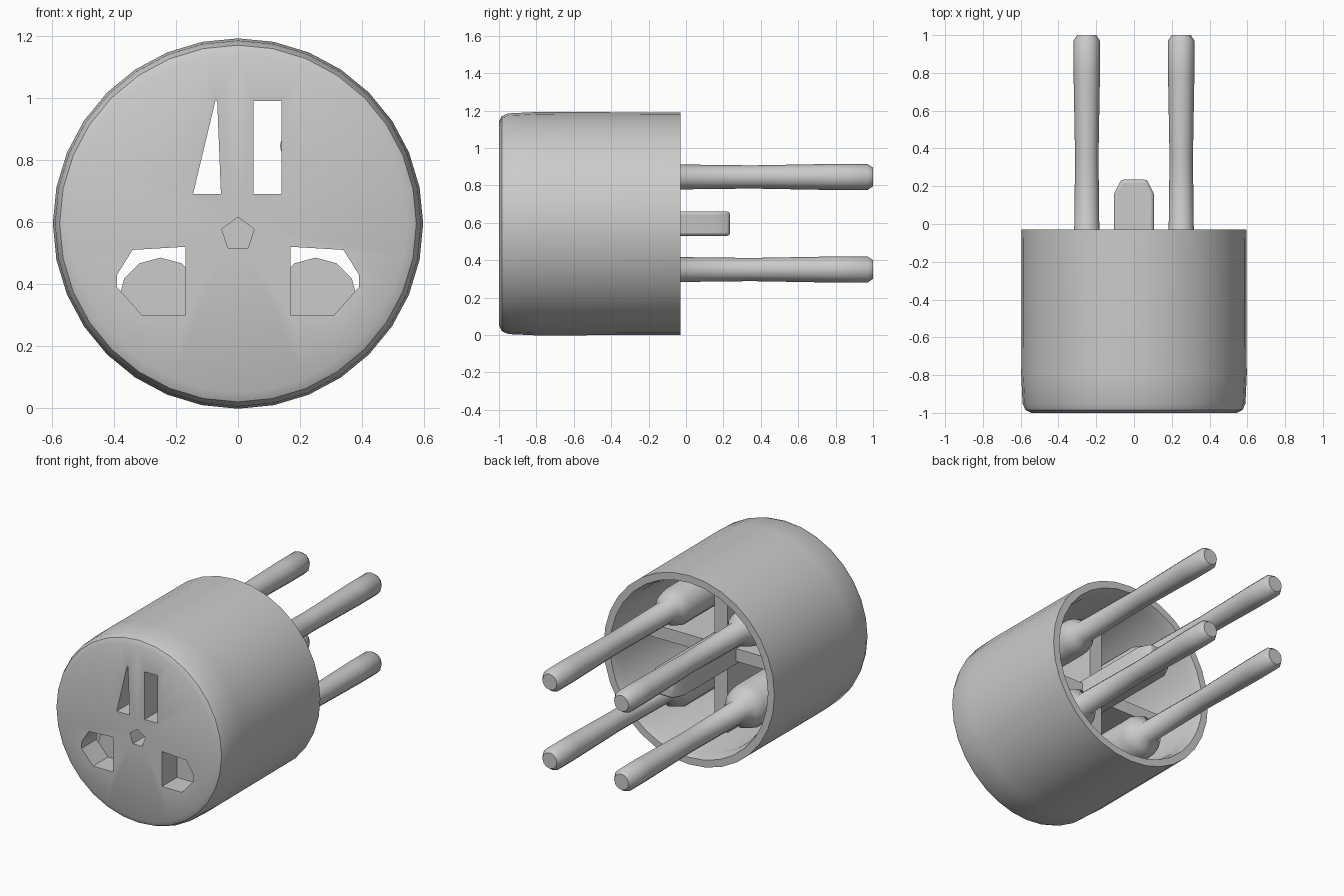
import bpy, bmesh, math
from mathutils import Vector

cube = bpy.data.objects.get("Cube")
if cube:
    bpy.data.objects.remove(cube, do_unlink=True)

MID = 0.595  # height of the socket axis

grey = bpy.data.materials.new("plain grey")
grey.use_nodes = True
grey.diffuse_color = (0.6, 0.6, 0.6, 1)
grey.node_tree.nodes["Principled BSDF"].inputs["Base Color"].default_value = grey.diffuse_color


def finish(name, bm):
    bmesh.ops.recalc_face_normals(bm, faces=bm.faces)
    mesh = bpy.data.meshes.new(name)
    bm.to_mesh(mesh)
    bm.free()
    mesh.materials.append(grey)
    ob = bpy.data.objects.new(name, mesh)
    bpy.context.collection.objects.link(ob)
    return ob


def smooth(ob, angle=40):
    bpy.ops.object.select_all(action="DESELECT")
    ob.select_set(True)
    bpy.context.view_layer.objects.active = ob
    bpy.ops.object.shade_smooth_by_angle(angle=math.radians(angle))


def lathe(name, profile, x, z, sides):
    """Spin (radius, y) points around an axis running along y."""
    bm = bmesh.new()
    rings = []
    for r, y in profile:
        if r == 0:
            rings.append([bm.verts.new((x, y, z))] * sides)
        else:
            rings.append([bm.verts.new((x + r * math.cos(a), y, z + r * math.sin(a)))
                          for a in (math.tau * i / sides for i in range(sides))])
    for low, high in zip(rings, rings[1:]):
        for i in range(sides):
            j = (i + 1) % sides
            corners = list(dict.fromkeys((low[i], low[j], high[j], high[i])))
            bm.faces.new(corners)
    return finish(name, bm)


def prism(name, outline, y0, y1):
    """Extrude an (x, z) outline along y."""
    bm = bmesh.new()
    face = bm.faces.new([bm.verts.new((x, y0, z)) for x, z in outline])
    new = bmesh.ops.extrude_face_region(bm, geom=[face])["geom"]
    bmesh.ops.translate(bm, verts=[v for v in new if isinstance(v, bmesh.types.BMVert)],
                        vec=Vector((0, y1 - y0, 0)))
    return finish(name, bm)


def box(name, x0, x1, z0, z1, y0, y1):
    return prism(name, [(x0, z0), (x1, z0), (x1, z1), (x0, z1)], y0, y1)


# Cup-shaped body, closed at the front and open at the back
body = lathe("socket_body", [
    (0, -1), (0.545, -1), (0.575, -0.985), (0.59, -0.95), (0.597, -0.8),
    (0.595, -0.03), (0.55, -0.03), (0.53, -0.1), (0.51, -0.85), (0, -0.85)], 0, MID, 32)

# Slots and centre hole through the front
lower_slot = [(0.17, 0.30), (0.31, 0.30), (0.39, 0.39), (0.39, 0.43), (0.34, 0.51), (0.17, 0.52)]
wedge = [(-0.145, 0.69), (-0.055, 0.69), (-0.067, 0.99), (-0.073, 0.99)]
pentagon = [(0.055 * math.sin(a), 0.56 + 0.055 * math.cos(a))
            for a in (math.tau * i / 5 for i in range(5))]
cutters = [prism("slot_cutter", outline, -1.1, -0.7) for outline in (
    lower_slot, [(-x, z) for x, z in lower_slot], wedge, pentagon)]
cutters.append(box("slot_cutter", 0.05, 0.14, 0.69, 0.99, -1.1, -0.7))
bpy.context.view_layer.objects.active = body
for cutter in cutters:
    mod = body.modifiers.new("slot", "BOOLEAN")
    mod.operation = "DIFFERENCE"
    mod.solver = "EXACT"
    mod.object = cutter
    bpy.ops.object.modifier_apply(modifier=mod.name)
    bpy.data.objects.remove(cutter, do_unlink=True)
smooth(body)

# Four contact pins, each rising from a wider boss
for side, word in ((-1, "right"), (1, "left")):
    for z, level in ((0.845, "upper"), (0.35, "lower")):
        boss = 0.115 if level == "upper" else 0.135
        pin = lathe(f"{level}_{word}_pin", [
            (0, -0.85), (boss, -0.85), (boss, -0.25), (boss * 0.85, -0.19), (0.068, -0.15),
            (0.062, 0.35), (0.07, 0.8), (0.07, 0.97), (0.05, 1), (0, 1)], side * 0.25, z, 12)
        smooth(pin, 50)

# Cross ribs behind the front plate
for side, word in ((-1, "right"), (1, "left")):
    box(f"{word}_rib", *sorted((side * 0.08, side * 0.53)), 0.555, 0.635, -0.86, -0.35)
box("upper_rib", -0.045, 0.045, 0.64, 1.1, -0.86, -0.35)
box("lower_rib", -0.045, 0.045, 0.09, 0.55, -0.86, -0.35)

# Central tongue with a tapered end
tongue = box("centre_tongue", -0.105, 0.105, 0.53, 0.66, -0.86, 0.16)
bm = bmesh.new()
bm.from_mesh(tongue.data)
end = max(bm.faces, key=lambda f: f.calc_center_median().y)
new = bmesh.ops.extrude_face_region(bm, geom=[end])["geom"]
bm.faces.remove(end)
for v in new:
    if isinstance(v, bmesh.types.BMVert):
        v.co.y = 0.235
        v.co.x *= 0.65
bm.to_mesh(tongue.data)
bm.free()
tongue_bevel = tongue.modifiers.new("soft_edges", "BEVEL")
tongue_bevel.width = 0.015
tongue_bevel.segments = 2
smooth(tongue)
